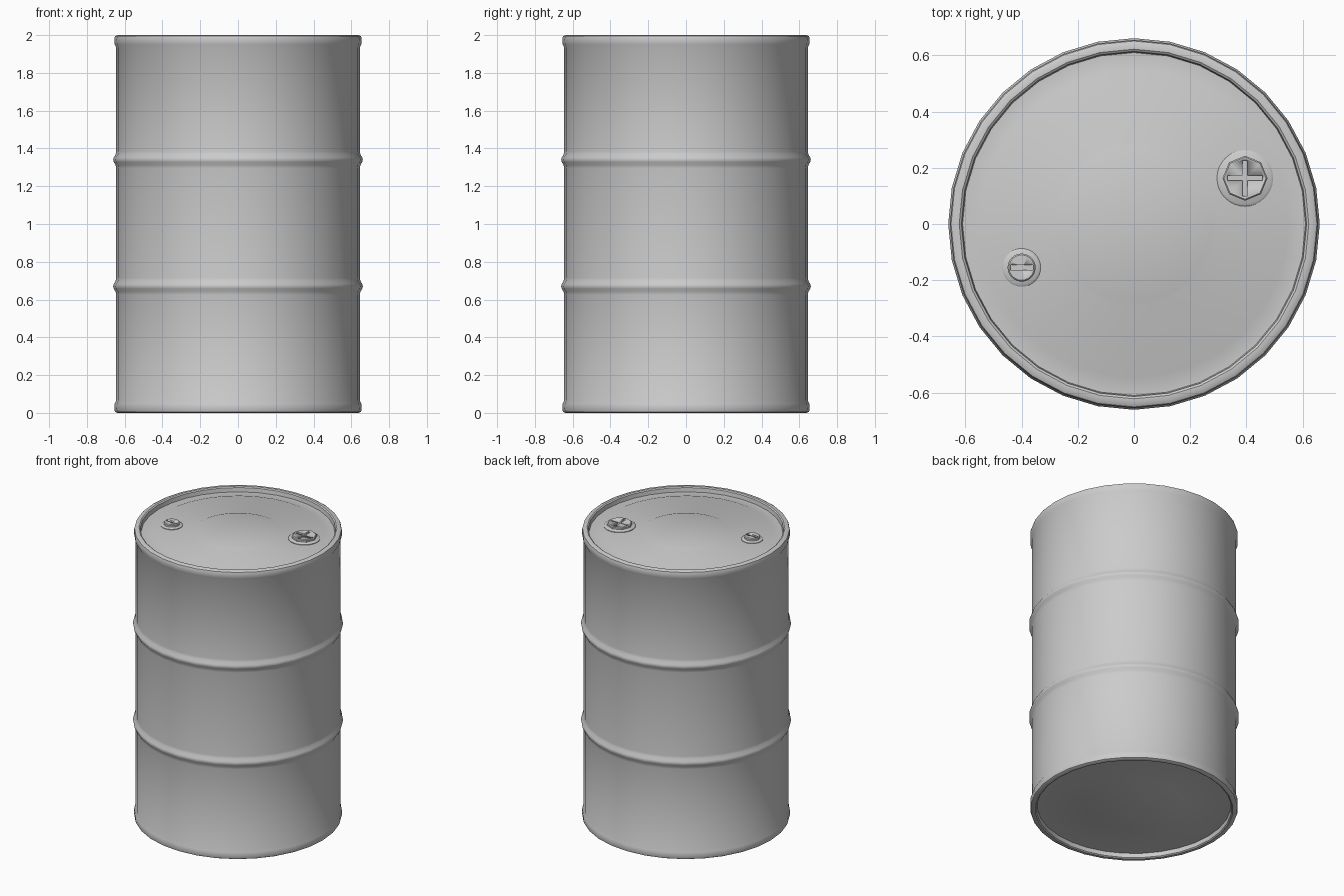
import bpy
import bmesh
import math

cube = bpy.data.objects.get("Cube")
if cube:
    bpy.data.objects.remove(cube, do_unlink=True)

grey = bpy.data.materials.new("drum_grey")
grey.use_nodes = True
grey.diffuse_color = (0.6, 0.6, 0.6, 1)
grey.node_tree.nodes["Principled BSDF"].inputs["Base Color"].default_value = (0.6, 0.6, 0.6, 1)


def finish(name, bm, location=(0, 0, 0), angle=35):
    bmesh.ops.recalc_face_normals(bm, faces=bm.faces)
    mesh = bpy.data.meshes.new(name)
    bm.to_mesh(mesh)
    bm.free()
    mesh.materials.append(grey)
    obj = bpy.data.objects.new(name, mesh)
    obj.location = location
    bpy.context.collection.objects.link(obj)
    bpy.ops.object.select_all(action="DESELECT")
    obj.select_set(True)
    bpy.context.view_layer.objects.active = obj
    bpy.ops.object.shade_smooth_by_angle(angle=math.radians(angle))
    return obj


def lathe(name, profile, sides, location=(0, 0, 0), angle=35):
    """Revolve a profile of (radius, height) points around z."""
    bm = bmesh.new()
    verts = [bm.verts.new((r, 0, z)) for r, z in profile]
    edges = [bm.edges.new(pair) for pair in zip(verts, verts[1:])]
    bmesh.ops.spin(bm, geom=verts + edges, axis=(0, 0, 1), cent=(0, 0, 0),
                   angle=math.tau, steps=sides, use_duplicate=False)
    bmesh.ops.remove_doubles(bm, verts=bm.verts, dist=0.0005)
    return finish(name, bm, location, angle)


def rib(z):
    """Rolled hoop bulging out of the wall."""
    return [(0.645, z - 0.045), (0.648, z - 0.028), (0.658, z - 0.012),
            (0.661, z), (0.658, z + 0.012), (0.648, z + 0.028), (0.645, z + 0.045)]


def chime(flip):
    """Rolled end rim, from the wall over the lip to the recessed end."""
    points = [(0.645, 0.065), (0.653, 0.05), (0.655, 0.02), (0.651, 0.006),
              (0.64, 0), (0.622, 0), (0.614, 0.006), (0.61, 0.034)]
    return [(r, 2 - z) for r, z in points] if flip else points[::-1]


# Drum shell: bottom end, wall with two hoops, top end with shallow steps
bottom_end = [(0, 0.03), (0.32, 0.03), (0.335, 0.034)]
top_end = [(0.555, 1.966), (0.545, 1.97), (0.29, 1.97), (0.28, 1.974), (0, 1.974)]
lathe("drum_shell", bottom_end + chime(False) + rib(0.67) + rib(1.34)
      + chime(True) + top_end, 32)


def bung(name, location, flange, head, sides, bars):
    """Screw plug on a round flange, with slots cut into its head."""
    lathe(name + "_flange", [(flange, -0.005), (flange, 0.004),
          (flange - 0.008, 0.01), (0, 0.01)], 32, location, 50)
    plug = lathe(name, [(0, 0), (head, 0), (head, 0.021), (head - 0.005, 0.026), (0, 0.026)],
                 sides, location, 30)
    for i, (length, width) in enumerate(bars):
        bm = bmesh.new()
        bmesh.ops.create_cube(bm, size=1)
        bmesh.ops.scale(bm, vec=(length, width, 0.03), verts=bm.verts)
        x, y, z = location
        cutter = finish(f"{name}_slot_cutter_{i}", bm, (x, y, z + 0.03))
        cutter.hide_render = True
        cut = plug.modifiers.new("slot", "BOOLEAN")
        cut.operation = "DIFFERENCE"
        cut.solver = "EXACT"
        cut.object = cutter
        bpy.ops.object.select_all(action="DESELECT")
        bpy.context.view_layer.objects.active = plug
        plug.select_set(True)
        bpy.ops.object.modifier_apply(modifier=cut.name)
        bpy.data.objects.remove(cutter, do_unlink=True)


# Large octagonal plug with a cross slot, small round plug with a single slot
bung("large_bung", (0.395, 0.163, 1.97), 0.1, 0.08, 8, [(0.125, 0.018), (0.018, 0.125)])
bung("small_bung", (-0.4, -0.155, 1.97), 0.068, 0.05, 24, [(0.08, 0.018)])
